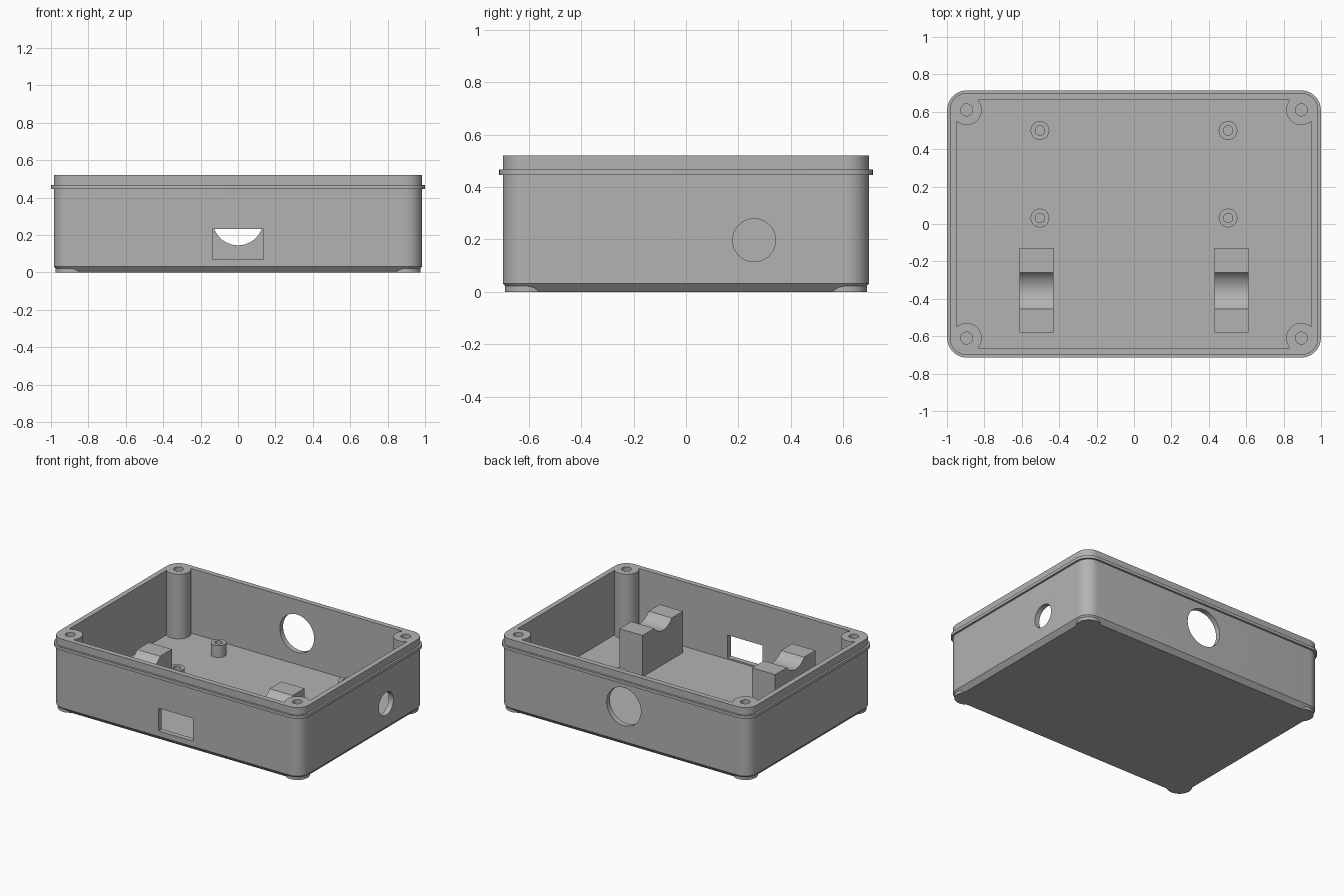
import bpy, bmesh, math
from mathutils import Matrix, Vector

cube = bpy.data.objects.get("Cube")
if cube:
    bpy.data.objects.remove(cube, do_unlink=True)

grey = bpy.data.materials.new("plain_grey")
grey.use_nodes = True
COLOUR = (0.45, 0.45, 0.45, 1)
grey.diffuse_color = COLOUR
grey.node_tree.nodes["Principled BSDF"].inputs["Base Color"].default_value = COLOUR

CORNER_X, CORNER_Y = 0.895, 0.61   # centres of the rounded corners
FLOOR, TOP = 0.06, 0.52


def make_object(name, bm):
    bmesh.ops.recalc_face_normals(bm, faces=bm.faces)
    mesh = bpy.data.meshes.new(name)
    bm.to_mesh(mesh)
    bm.free()
    mesh.materials.append(grey)
    obj = bpy.data.objects.new(name, mesh)
    bpy.context.collection.objects.link(obj)
    return obj


def cylinder(name, centre, radius, depth, axis="Z", sides=48):
    bm = bmesh.new()
    turn = {"Z": Matrix(), "X": Matrix.Rotation(math.pi / 2, 4, "Y"),
            "Y": Matrix.Rotation(math.pi / 2, 4, "X")}[axis]
    bmesh.ops.create_cone(bm, cap_ends=True, segments=sides, radius1=radius,
                          radius2=radius, depth=depth,
                          matrix=Matrix.Translation(centre) @ turn)
    return make_object(name, bm)


def post(name, x, y, radius, bottom, top):
    return cylinder(name, (x, y, (bottom + top) / 2), radius, top - bottom)


def box(name, low, high):
    low, high = Vector(low), Vector(high)
    bm = bmesh.new()
    bmesh.ops.create_cube(bm, size=1, matrix=Matrix.Translation((low + high) / 2)
                          @ Matrix.Diagonal((*(high - low), 1)))
    return make_object(name, bm)


def combine(target, tool, operation):
    mod = target.modifiers.new("combine", "BOOLEAN")
    mod.operation, mod.solver, mod.object = operation, "EXACT", tool
    bpy.context.view_layer.objects.active = target
    bpy.ops.object.modifier_apply(modifier=mod.name)
    bpy.data.objects.remove(tool, do_unlink=True)


def finish(obj):
    bpy.ops.object.select_all(action="DESELECT")
    obj.select_set(True)
    bpy.context.view_layer.objects.active = obj
    bpy.ops.object.shade_smooth_by_angle(angle=math.radians(25))


def rounded_ring(bm, radius, z, steps=10):
    """Rounded rectangle whose corner arcs share the corner centres."""
    ring = []
    for quarter, (sx, sy) in enumerate([(1, 1), (-1, 1), (-1, -1), (1, -1)]):
        for i in range(steps + 1):
            a = (quarter + i / steps) * math.pi / 2
            ring.append(bm.verts.new((sx * CORNER_X + radius * math.cos(a),
                                      sy * CORNER_Y + radius * math.sin(a), z)))
    return ring


# Open tray: chamfered base, straight wall, raised lip band, inner wall and floor
bm = bmesh.new()
profile = [(0.062, 0), (0.09, 0.032), (0.09, 0.447), (0.104, 0.447),
           (0.104, 0.468), (0.09, 0.468), (0.09, TOP), (0.053, TOP), (0.053, FLOOR)]
rings = [rounded_ring(bm, r, z) for r, z in profile]
for lower, upper in zip(rings, rings[1:]):
    for i in range(len(lower)):
        j = (i + 1) % len(lower)
        bm.faces.new((lower[i], lower[j], upper[j], upper[i]))
bm.faces.new(rings[0])
bm.faces.new(rings[-1])
tray = make_object("tray", bm)

# Corner screw columns, running through the base chamfer
corners = [(sx * CORNER_X, sy * CORNER_Y) for sx in (-1, 1) for sy in (-1, 1)]
for x, y in corners:
    combine(tray, post("column", x, y, 0.081, 0, TOP), "UNION")
for x, y in corners:
    combine(tray, post("screw_hole", x, y, 0.032, 0.1, TOP + 0.1), "DIFFERENCE")

# Wall openings: front slot, back hole, left side hole
combine(tray, box("slot", (-0.137, -0.8, 0.07), (0.137, -0.6, 0.232)), "DIFFERENCE")
combine(tray, cylinder("back_hole", (0, 0.7, 0.28), 0.135, 0.2, "Y", 64), "DIFFERENCE")
combine(tray, cylinder("side_hole", (0.97, 0.26, 0.197), 0.082, 0.2, "X", 64), "DIFFERENCE")
finish(tray)

# Hollow board standoffs on the floor
for side, x in (("right", -0.503), ("left", 0.503)):
    for place, y in (("front", 0.032), ("back", 0.5)):
        standoff = post(f"{side}_{place}_standoff", x, y, 0.05, FLOOR - 0.01, 0.145)
        combine(standoff, post("bore", x, y, 0.025, FLOOR, 0.2), "DIFFERENCE")
        finish(standoff)

# Cradle blocks with a scooped top
for side, x in (("right", -0.522), ("left", 0.522)):
    cradle = box(f"{side}_cradle", (x - 0.091, -0.58, FLOOR - 0.01), (x + 0.091, -0.128, 0.355))
    combine(cradle, cylinder("scoop", (x, -0.357, 0.425), 0.12, 0.4, "X", 64), "DIFFERENCE")
    finish(cradle)
